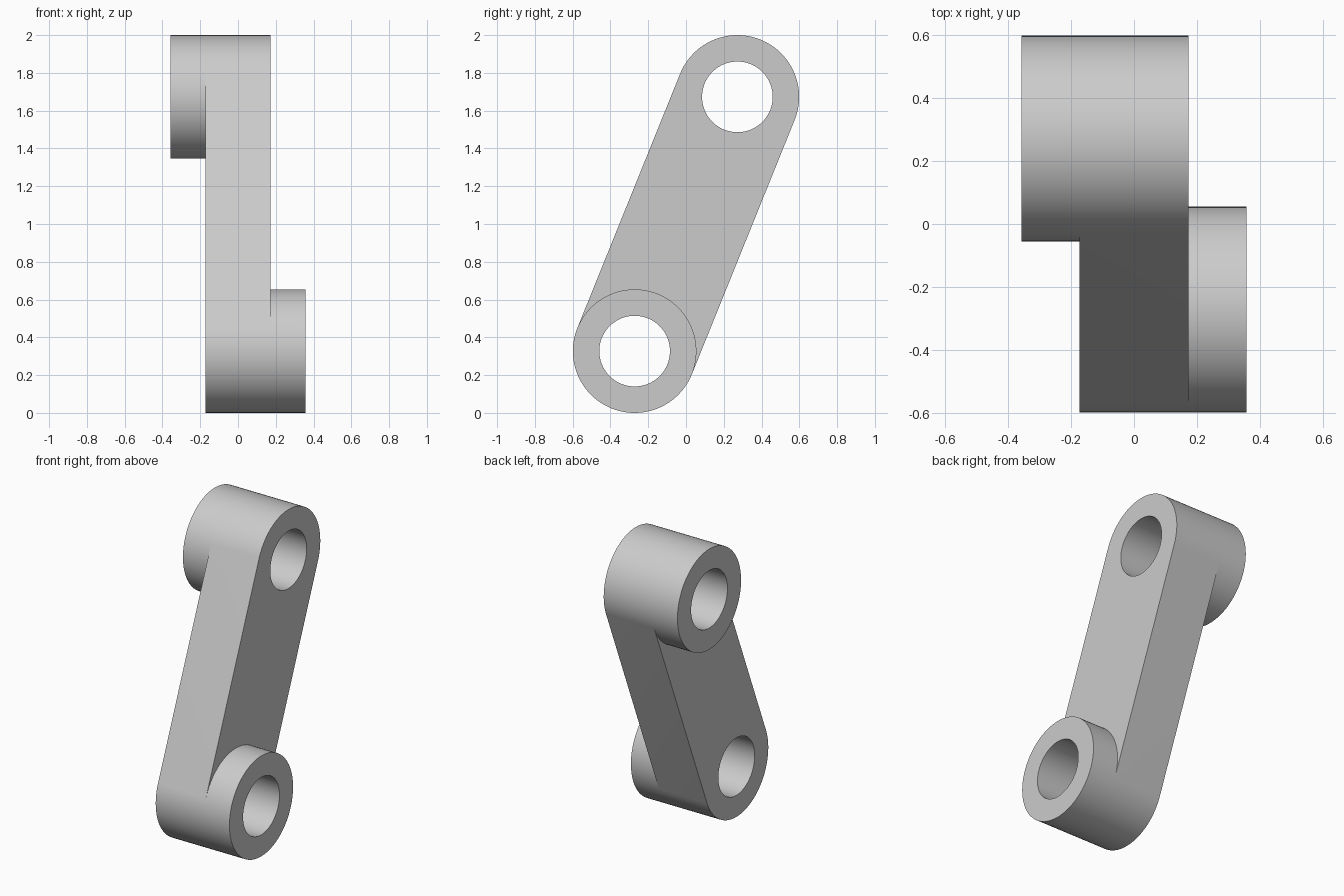
import bpy, bmesh, math
from mathutils import Vector

cube = bpy.data.objects.get("Cube")
if cube:
    bpy.data.objects.remove(cube, do_unlink=True)

# Dimensions: pivot centres in the y-z plane, radii and x extents
LOW, HIGH = Vector((-0.272, 0.327)), Vector((0.272, 1.673))
R_OUT, R_BORE = 0.327, 0.187
HALF, REACH = 0.173, 0.358
SEGS = 96
TILT = math.atan2(HIGH.y - LOW.y, HIGH.x - LOW.x)

grey = bpy.data.materials.new("plain grey")
grey.use_nodes = True
colour = (0.6, 0.6, 0.6, 1)
grey.diffuse_color = colour
grey.node_tree.nodes["Principled BSDF"].inputs["Base Color"].default_value = colour


def arc(centre, radius, first, last):
    """Points on a circle, stepped from the tangent point of the arm."""
    points = []
    for i in range(first, last):
        a = TILT + math.pi / 2 + math.tau * (i % SEGS) / SEGS
        points.append(centre + radius * Vector((math.cos(a), math.sin(a))))
    return points


def prism(name, outline, x0, x1):
    """Solid made by extruding a y-z outline along x."""
    bm = bmesh.new()
    face = bm.faces.new([bm.verts.new((x0, p.x, p.y)) for p in outline])
    top = bmesh.ops.extrude_face_region(bm, geom=[face])["geom"]
    for v in top:
        if isinstance(v, bmesh.types.BMVert):
            v.co.x = x1
    bmesh.ops.recalc_face_normals(bm, faces=bm.faces)
    mesh = bpy.data.meshes.new(name)
    bm.to_mesh(mesh)
    bm.free()
    mesh.materials.append(grey)
    obj = bpy.data.objects.new(name, mesh)
    bpy.context.collection.objects.link(obj)
    return obj


def combine(target, tool, operation):
    mod = target.modifiers.new(operation.lower(), 'BOOLEAN')
    mod.operation, mod.object, mod.solver = operation, tool, 'EXACT'
    bpy.context.view_layer.objects.active = target
    bpy.ops.object.modifier_apply(modifier=mod.name)
    bpy.data.objects.remove(tool, do_unlink=True)


# Round-ended arm
half = SEGS // 2
link = prism("link_arm", arc(LOW, R_OUT, 0, half + 1) + arc(HIGH, R_OUT, half, SEGS + 1),
             -HALF, HALF)

# Bosses on opposite faces of the two ends
for centre, side in ((LOW, 1), (HIGH, -1)):
    combine(link, prism("boss", arc(centre, R_OUT, 0, SEGS), side * HALF, side * REACH), 'UNION')

# Bores through both ends
for centre in (LOW, HIGH):
    combine(link, prism("bore_cutter", arc(centre, R_BORE, 0, SEGS), -0.5, 0.5), 'DIFFERENCE')

# Smooth curved walls, crisp rims
bpy.ops.object.select_all(action='DESELECT')
link.select_set(True)
bpy.context.view_layer.objects.active = link
bpy.ops.object.shade_smooth_by_angle(angle=math.radians(30))
